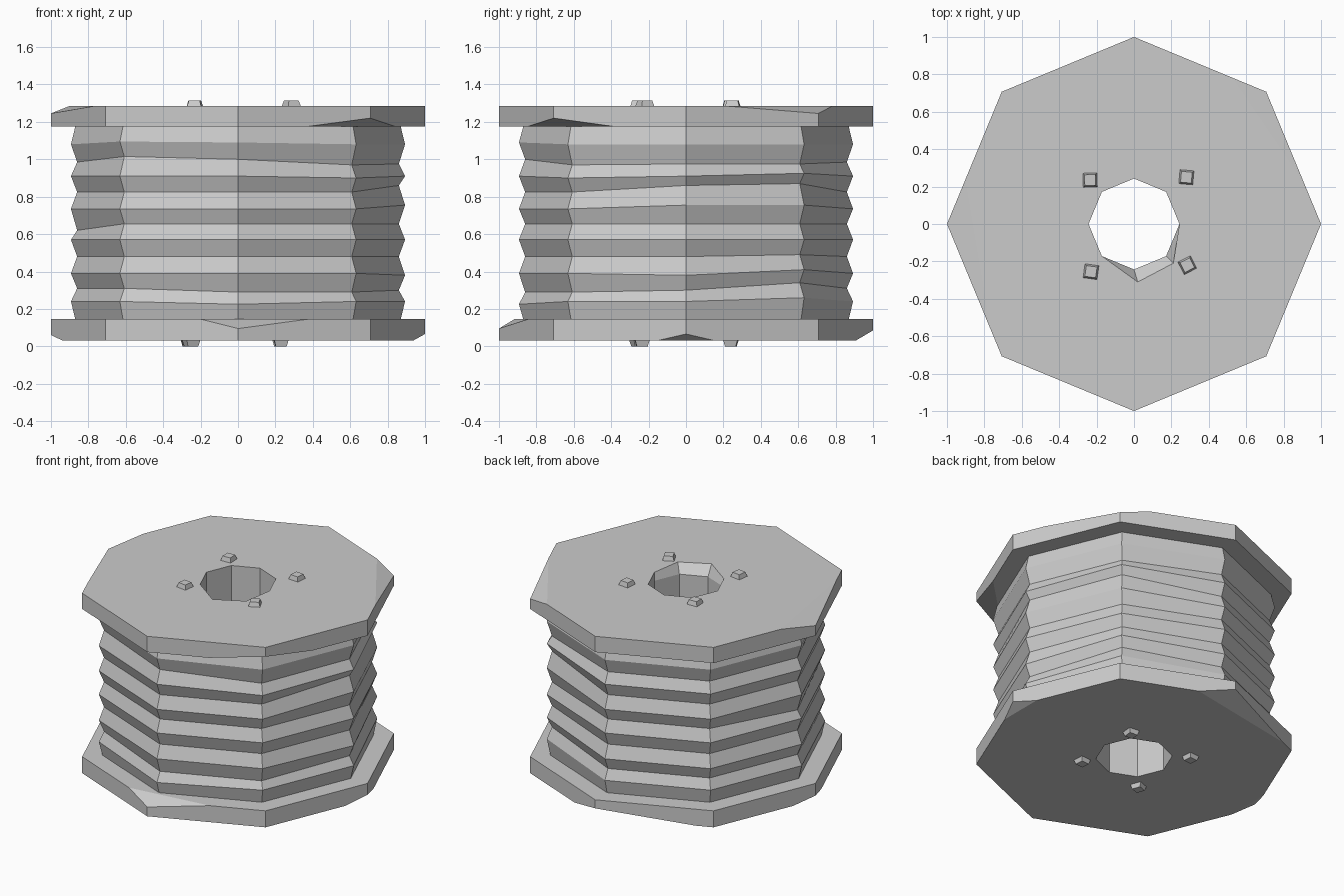
import bpy, bmesh
from math import sin, cos, pi, radians
from mathutils import Vector

if "Cube" in bpy.data.objects:
    bpy.data.objects.remove(bpy.data.objects["Cube"])

SIDES = 8
BORE = 0.243


def ring(r, z):
    return [Vector((r * cos(i * pi / 4), r * sin(i * pi / 4), z)) for i in range(SIDES)]


def loft(rings):
    """Join rings into a closed loop of bands."""
    bm = bmesh.new()
    vs = [[bm.verts.new(p) for p in r] for r in rings]
    for a, b in zip(vs, vs[1:] + vs[:1]):
        for i in range(SIDES):
            j = (i + 1) % SIDES
            bm.faces.new((a[i], a[j], b[j], b[i]))
    bmesh.ops.recalc_face_normals(bm, faces=bm.faces)
    return bm


def finish(bm, name):
    bmesh.ops.recalc_face_normals(bm, faces=bm.faces)
    me = bpy.data.meshes.new(name)
    bm.to_mesh(me)
    bm.free()
    ob = bpy.data.objects.new(name, me)
    bpy.context.collection.objects.link(ob)
    return ob


def chip(bm, k, t_prev, t_next, z_face, z_edge):
    """Slice off corner k: t = how far the cut runs along each rim edge."""
    rim = ring(1, z_face)
    c = rim[k % 8]
    a = c.lerp(rim[(k - 1) % 8], t_prev)
    b = c.lerp(rim[(k + 1) % 8], t_next)
    d = Vector((c.x, c.y, z_edge))
    n = (a - d).cross(b - d)
    if n.dot(c - d) < 0:
        n.negate()
    bmesh.ops.bisect_plane(bm, geom=bm.verts[:] + bm.edges[:] + bm.faces[:],
                           plane_co=d, plane_no=n, clear_outer=True)
    bmesh.ops.holes_fill(bm, edges=[e for e in bm.edges if e.is_boundary], sides=0)


# Top flange, with a broken bore rim and chipped corners
Z0, Z1 = 1.175, 1.285
broken = ring(BORE, Z1)
broken[6] = Vector((0.02, -0.31, Z1))
broken[7] = Vector((0.21, -0.21, Z1))
bm = loft([ring(1, Z0), ring(1, Z1), broken, ring(BORE, 1.225), ring(BORE, Z0)])
chip(bm, 1, 0.70, 0.26, Z1, 1.245)
chip(bm, 4, 0.34, 0.80, Z1, 1.245)
chip(bm, 7, 0.48, 0.46, Z0, 1.22)
finish(bm, "top_flange")

# Bottom flange with chipped corners
Z0, Z1 = 0.03, 0.145
bm = loft([ring(1, Z0), ring(1, Z1), ring(BORE, Z1), ring(BORE, Z0)])
chip(bm, 6, 0.28, 0.53, Z1, 0.095)
chip(bm, 0, 0.22, 0.22, Z0, 0.066)
chip(bm, 2, 0.32, 0.85, Z0, 0.085)
chip(bm, 4, 0.22, 0.22, Z0, 0.06)
finish(bm, "bottom_flange")

# Wound rope: alternating ridges and grooves, slightly uneven per corner
heights = [0.24, 0.31, 0.39, 0.48, 0.57, 0.655, 0.735, 0.825, 0.91, 0.985, 1.08]
nudges = {0: {1: -.01, 2: -.01, 6: .02, 7: .035, 9: -.01},
          1: {0: .02, 1: .03, 2: .02, 3: .01, 6: .02, 7: .045, 8: .015, 9: -.01},
          4: {5: -.035},
          5: {9: .03, 10: .015},
          6: {0: -.015, 1: -.02, 9: .015, 10: .01},
          7: {1: -.02, 8: -.01, 9: -.015}}
rings = [ring(0.87, 0.145)]
for row, z in enumerate(heights):
    r = ring(0.86 if row % 2 else 0.893, z)
    for k, p in enumerate(r):
        p.z += nudges.get(k, {}).get(row, 0)
    rings.append(r)
rings += [ring(0.87, 1.175), ring(BORE, 1.175), ring(BORE, 0.145)]
finish(loft(rings), "wound_rope")


# Bolt heads: small tapered blocks around the bore on both faces
def bolt(name, x, y, turn, z_base, z_tip):
    bm = bmesh.new()
    bmesh.ops.create_cone(bm, cap_ends=True, segments=4, radius1=0.053,
                          radius2=0.041, depth=abs(z_tip - z_base))
    ob = finish(bm, name)
    ob.location = (x, y, (z_base + z_tip) / 2)
    flip = pi if z_tip < z_base else 0
    ob.rotation_euler = (flip, 0, radians(45 + turn))


for i, (x, y, a) in enumerate([(-.235, .235, 2), (.28, .25, -5),
                               (-.23, -.255, -8), (.285, -.22, 27)]):
    bolt(f"top_bolt_{i + 1}", x, y, a, 1.285, 1.315)
for i, (x, y, a) in enumerate([(-.265, .24, 5), (.225, .24, -5),
                               (-.25, -.255, 20), (.23, -.235, 3)]):
    bolt(f"bottom_bolt_{i + 1}", x, y, a, 0.03, 0.0)
